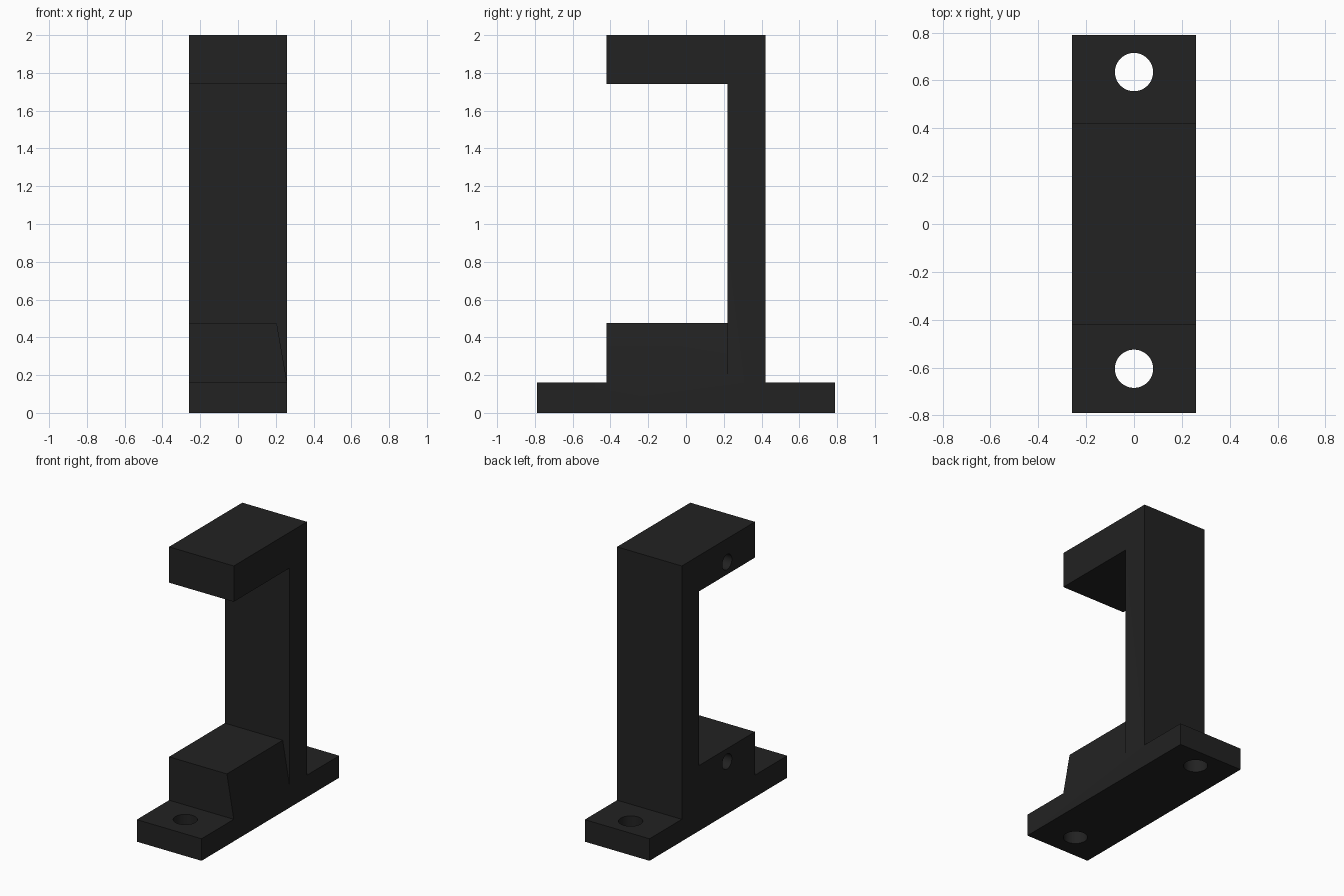
import bpy, bmesh, math
from mathutils import Matrix

if "Cube" in bpy.data.objects:
    bpy.data.objects.remove(bpy.data.objects["Cube"])

HALF_W = 0.26

black = bpy.data.materials.new("matte_black")
black.diffuse_color = (0.016, 0.016, 0.016, 1)
black.use_nodes = True
black.node_tree.nodes["Principled BSDF"].inputs["Base Color"].default_value = black.diffuse_color


def prism(name, profile, axis, start, end):
    """Extrude a closed 2D profile: axis 'X' takes (y, z), axis 'Y' takes (x, z)."""
    bm = bmesh.new()
    place = (lambda a, b: (start, a, b)) if axis == 'X' else (lambda a, b: (a, start, b))
    face = bm.faces.new([bm.verts.new(place(a, b)) for a, b in profile])
    moved = bmesh.ops.extrude_face_region(bm, geom=[face])["geom"]
    d = end - start
    bmesh.ops.translate(bm, vec=(d, 0, 0) if axis == 'X' else (0, d, 0),
                        verts=[v for v in moved if isinstance(v, bmesh.types.BMVert)])
    bmesh.ops.recalc_face_normals(bm, faces=bm.faces)
    return finish(name, bm)


def drill(name, centre, radius, depth, along_x=False):
    """Cylindrical cutter."""
    bm = bmesh.new()
    turn = Matrix.Rotation(math.pi / 2, 4, 'Y') if along_x else Matrix()
    bmesh.ops.create_cone(bm, cap_ends=True, segments=48, radius1=radius, radius2=radius,
                          depth=depth, matrix=Matrix.Translation(centre) @ turn)
    ob = finish(name, bm)
    ob.hide_render = True
    return ob


def finish(name, bm):
    mesh = bpy.data.meshes.new(name)
    bm.to_mesh(mesh)
    bm.free()
    mesh.materials.append(black)
    ob = bpy.data.objects.new(name, mesh)
    bpy.context.collection.objects.link(ob)
    return ob


def combine(target, tool, operation):
    """Apply a boolean and discard the tool."""
    mod = target.modifiers.new(operation, 'BOOLEAN')
    mod.operation, mod.solver, mod.object = operation, 'EXACT', tool
    bpy.context.view_layer.objects.active = target
    bpy.ops.object.modifier_apply(modifier=mod.name)
    bpy.data.objects.remove(tool, do_unlink=True)


# Base plate, upright and top arm as one side profile
bracket = prism("bracket", [
    (-0.79, 0), (0.79, 0), (0.79, 0.16), (0.42, 0.16), (0.42, 2.0),
    (-0.42, 2.0), (-0.42, 1.74), (0.22, 1.74), (0.22, 0.16), (-0.79, 0.16),
], 'X', -HALF_W, HALF_W)

# Lower block with one slanted side
block = prism("lower_block", [
    (-HALF_W, 0.16), (HALF_W, 0.16), (0.205, 0.475), (-HALF_W, 0.475),
], 'Y', -0.42, 0.22)
combine(bracket, block, 'UNION')

# Screw holes through the base plate
for y in (-0.605, 0.635):
    combine(bracket, drill("screw_hole", (0, y, 0.08), 0.08, 0.4), 'DIFFERENCE')

# Blind holes in the left side of the arm and the block
for z in (0.382, 1.83):
    combine(bracket, drill("side_hole", (-HALF_W, -0.10, z), 0.055, 0.6, True), 'DIFFERENCE')

# Round hole walls, crisp edges elsewhere
bpy.ops.object.select_all(action='DESELECT')
bracket.select_set(True)
bpy.context.view_layer.objects.active = bracket
bpy.ops.object.shade_smooth_by_angle(angle=math.radians(30))
